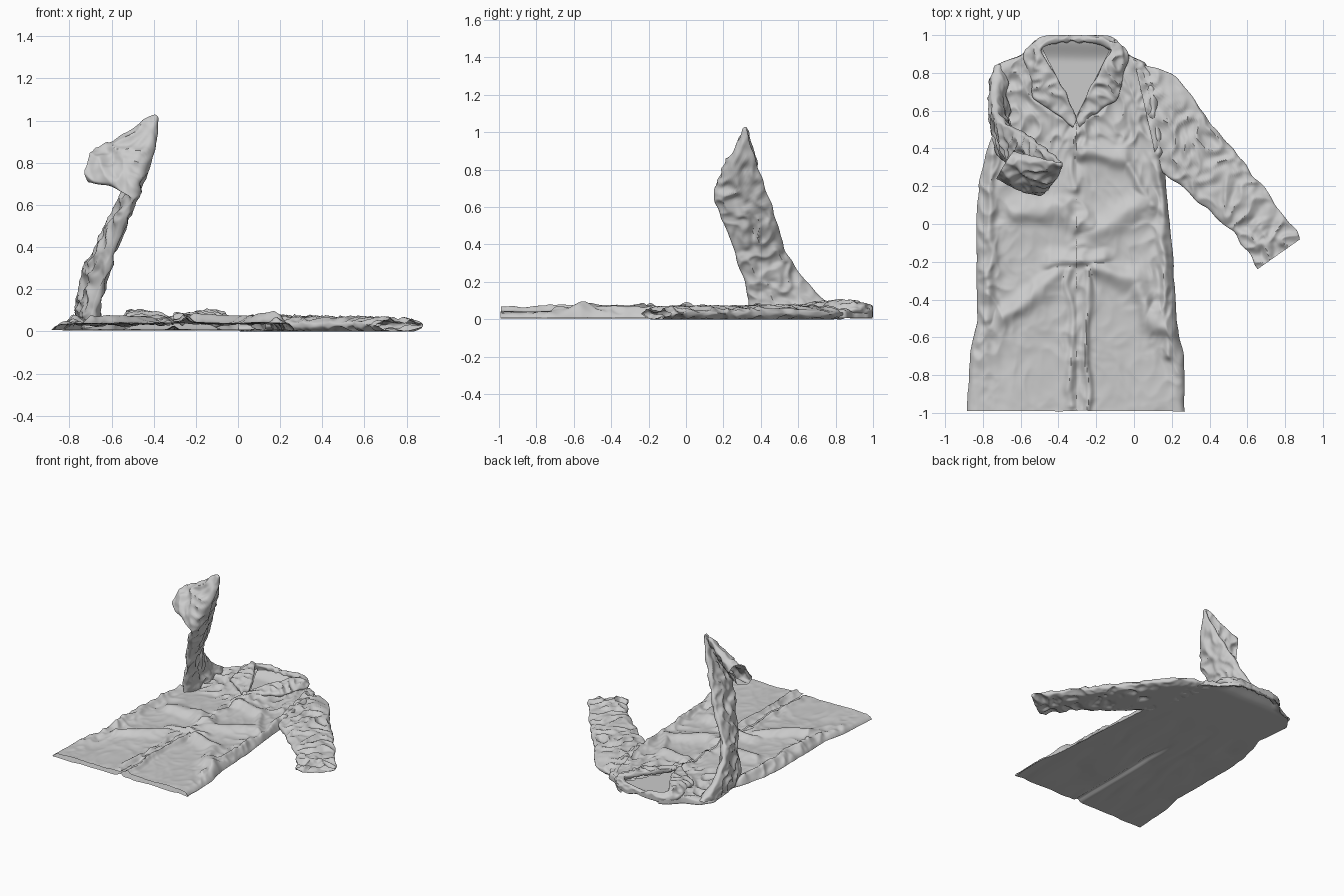
import bpy
import math
from mathutils import Vector, noise

if "Cube" in bpy.data.objects:
    bpy.data.objects.remove(bpy.data.objects["Cube"])

CX = -0.305  # centre line of the coat front

# outline of the body: y, left x, right x
OUTLINE = [(-0.99, -.885, .27), (-.7, -.87, .265), (-.5, -.83, .225), (-.2, -.835, .21),
           (0, -.835, .19), (.2, -.825, .17), (.35, -.79, .17), (.5, -.745, .17),
           (.65, -.76, .15), (.76, -.77, .12), (.85, -.72, .06), (.9, -.59, -.03),
           (.97, -.53, -.09), (.995, -.47, -.14)]

# raised folds on the front: x1, y1, x2, y2, width, height
FOLDS = [(-.34, -.25, -.33, -.98, .02, .02), (-.25, -.25, -.24, -.98, .02, .028),
         (-.3, .55, -.32, .2, .02, .015), (-.75, .4, -.78, -.5, .03, .028),
         (.09, .72, .14, .2, .025, .03), (.14, .2, .17, -.7, .025, .025),
         (-.25, .37, -.04, .36, .04, .035), (-.04, .36, .08, .1, .03, .025),
         (-.62, .06, -.4, .09, .05, .03), (-.4, .09, -.24, -.02, .05, .035),
         (-.22, -.05, .05, .12, .06, .03), (-.44, -.2, -.16, -.18, .04, .03),
         (-.4, -.27, -.7, -.5, .05, .035), (-.2, -.24, .0, -.3, .05, .04),
         (.0, -.3, .07, -.5, .045, .035), (.1, -.5, .2, -.56, .06, .05)]


def smooth(a, b, x):
    t = min(1, max(0, (x - a) / (b - a)))
    return t * t * (3 - 2 * t)


def crumple(p, f):
    """Sharp-creased cloth noise, about -1 to 1."""
    q = Vector(p) * f
    q += 0.5 * noise.noise_vector(q * 0.6)
    return 1 - 2.6 * abs(noise.noise(q)) + 0.5 * noise.noise(q * 2.3)


def edges(y):
    for a, b in zip(OUTLINE, OUTLINE[1:]):
        if y <= b[0]:
            t = smooth(a[0], b[0], y) * .4 + .6 * (y - a[0]) / (b[0] - a[0])
            w = .012 * noise.noise((y * 9, 2, 0))
            return a[1] + t * (b[1] - a[1]) + max(w, 0), a[2] + t * (b[2] - a[2]) + min(w, 0)
    return OUTLINE[-1][1:]


def fold_height(x, y):
    h, p = 0, Vector((x, y))
    p += 0.03 * noise.noise_vector((x * 7, y * 7, 0)).to_2d()
    for x1, y1, x2, y2, w, a in FOLDS:
        s, e = Vector((x1, y1)), Vector((x2, y2))
        d = e - s
        t = min(1, max(0, (p - s).dot(d) / d.length_squared))
        r = (p - s - d * t).length / w
        if r < 3:
            h = max(h, a * math.exp(-r * r))
    return h


def grid_object(name, rows, closed=False):
    n = len(rows[0])
    verts = [v for r in rows for v in r]
    faces = []
    for i in range(len(rows) - 1):
        for j in range(n if closed else n - 1):
            k = (j + 1) % n
            faces.append((i * n + j, i * n + k, (i + 1) * n + k, (i + 1) * n + j))
    me = bpy.data.meshes.new(name)
    me.from_pydata(verts, [], faces)
    ob = bpy.data.objects.new(name, me)
    bpy.context.collection.objects.link(ob)
    bpy.ops.object.select_all(action='DESELECT')
    ob.select_set(True)
    bpy.context.view_layer.objects.active = ob
    bpy.ops.object.shade_smooth_by_angle(angle=math.radians(50))
    return ob


def front_panel(name, side):
    rows = []
    for i in range(221):
        y = -0.99 + 1.985 * i / 220
        outer = edges(y)[0 if side < 0 else 1]
        inner = CX + side * max(0, y - .57) * .5
        inner = min(inner, outer) if side > 0 else max(inner, outer)
        row = []
        for j in range(81):
            u = (j / 80) ** 1.3
            x = outer + u * (inner - outer)
            edge = 1 - (1 - u) ** 30
            near = math.exp(-((x - outer) / .13) ** 2)
            rough = .003 + .013 * max(smooth(.35, .5, y), near * smooth(-.95, -.6, y))
            rough += .009 * math.exp(-((x - CX) / .06) ** 2)
            z = .036 + fold_height(x, y) + rough * crumple((x, y * .8, 3), 11)
            z += .012 * noise.noise((x * 5, y * 3, 1))
            if side > 0:
                z += .008 * smooth(.5, 1, u)
            yy = y + .008 * noise.noise((x * 6, y, 0))
            row.append((x, min(1, max(-1, yy)), max(.006, .006 + edge * (z - .006))))
        rows.append(row)
    return grid_object(name, rows)


def back_panel():
    rows = []
    for i in range(131):
        y = -0.99 + 1.985 * i / 130
        a, b = edges(y)
        row = []
        for j in range(101):
            u = j / 100
            x = a + u * (b - a)
            z = .003 + .006 * max(0, crumple((x, y * .3, 5), 5)) * smooth(.5, .2, y)
            # vent crease along the lower back, rise at the neck
            z += .018 * math.exp(-((x - CX) / .02) ** 2) * smooth(.1, -.2, y)
            z += .045 * smooth(.86, .99, y) * smooth(0, .15, u) * smooth(1, .85, u)
            yy = y + .008 * noise.noise((x * 6, y, 0))
            row.append((x, min(1, max(-1, yy)), z))
        rows.append(row)
    return grid_object("back_panel", rows)


def catmull(pts, s):
    i = min(int(s), len(pts) - 2)
    t = s - i
    p0, p1, p2, p3 = (Vector(pts[min(max(i + k, 0), len(pts) - 1)]) for k in (-1, 0, 1, 2))
    return 0.5 * (2 * p1 + (p2 - p0) * t + (2 * p0 - 5 * p1 + 4 * p2 - p3) * t * t
                  + (3 * p1 - p0 - 3 * p2 + p3) * t ** 3)


def cloth_tube(name, rings, steps, around, amp, freq):
    """Flattened tube through rings of (first edge, second edge, thickness)."""
    first = [r[0] for r in rings]
    second = [r[1] for r in rings]
    thick = [(r[2], 0, 0) for r in rings]
    last = len(rings) - 1
    rows = []

    def mid(s):
        return (catmull(first, s) + catmull(second, s)) / 2
    for i in range(steps + 1):
        s = last * i / steps
        f, k, t = catmull(first, s), catmull(second, s), catmull(thick, s).x
        tangent = mid(min(last, s + .25)) - mid(max(0, s - .25))
        n = tangent.cross(k - f).normalized()
        row = []
        for j in range(around):
            a = math.tau * j / around
            c, d = math.cos(a), math.sin(a)
            d = math.copysign(abs(d) ** .7, d)
            p = (f + k) / 2 + (k - f) * (.5 * c) + n * (d * t / 2)
            q = p.copy()
            p += n * (d * amp * crumple(q, freq))
            p += (k - f).normalized() * (c * amp * noise.noise(q * freq))
            p.z = max(p.z, 0)
            p.y = min(p.y, 1)
            row.append(p)
        rows.append(row)
    return grid_object(name, rows, closed=True)


# Body
front_panel("left_front_panel", -1)
front_panel("right_front_panel", 1)
back_panel()

# Collar and lapels, mirrored around the neck
half = [((-.305, .55, .05), (-.325, .51, .045), .02), ((-.36, .69, .075), (-.43, .60, .05), .025),
        ((-.42, .80, .085), (-.53, .67, .05), .03), ((-.46, .87, .09), (-.55, .80, .05), .03),
        ((-.49, .925, .085), (-.575, .895, .035), .035), ((-.42, .968, .075), (-.46, .988, .02), .025)]
centre = [((CX, .972, .065), (CX, .992, .02), .02)]


def flip(p):
    return (2 * CX - p[0], p[1], p[2])


collar = half + centre + [(flip(f), flip(k), t) for f, k, t in reversed(half)]
cloth_tube("collar", collar, 200, 40, .016, 12)

# Sleeve lying flat on the ground
flat = [((.13, .29), (.0, .87), .06), ((.2, .24), (.22, .77), .06), ((.31, .14), (.42, .53), .055),
        ((.48, .0), (.6, .3), .05), ((.55, -.08), (.73, .12), .045),
        ((.63, -.2), (.84, -.02), .04), ((.66, -.235), (.88, -.08), .03)]
cloth_tube("flat_sleeve", [((*f, .03), (*k, .03), t) for f, k, t in flat], 160, 90, .019, 11)

# Raised sleeve, standing up and folded over at the top
raised = [((-.69, .33, .02), (-.72, .84, .03), .09), ((-.675, .325, .12), (-.745, .71, .13), .07),
          ((-.61, .27, .32), (-.71, .56, .32), .06), ((-.54, .19, .54), (-.58, .48, .55), .055),
          ((-.505, .155, .63), (-.385, .325, 1.0), .03), ((-.60, .185, .69), (-.52, .35, .945), .06),
          ((-.72, .25, .725), (-.65, .37, .85), .10)]
cloth_tube("raised_sleeve", raised, 170, 90, .017, 11)
